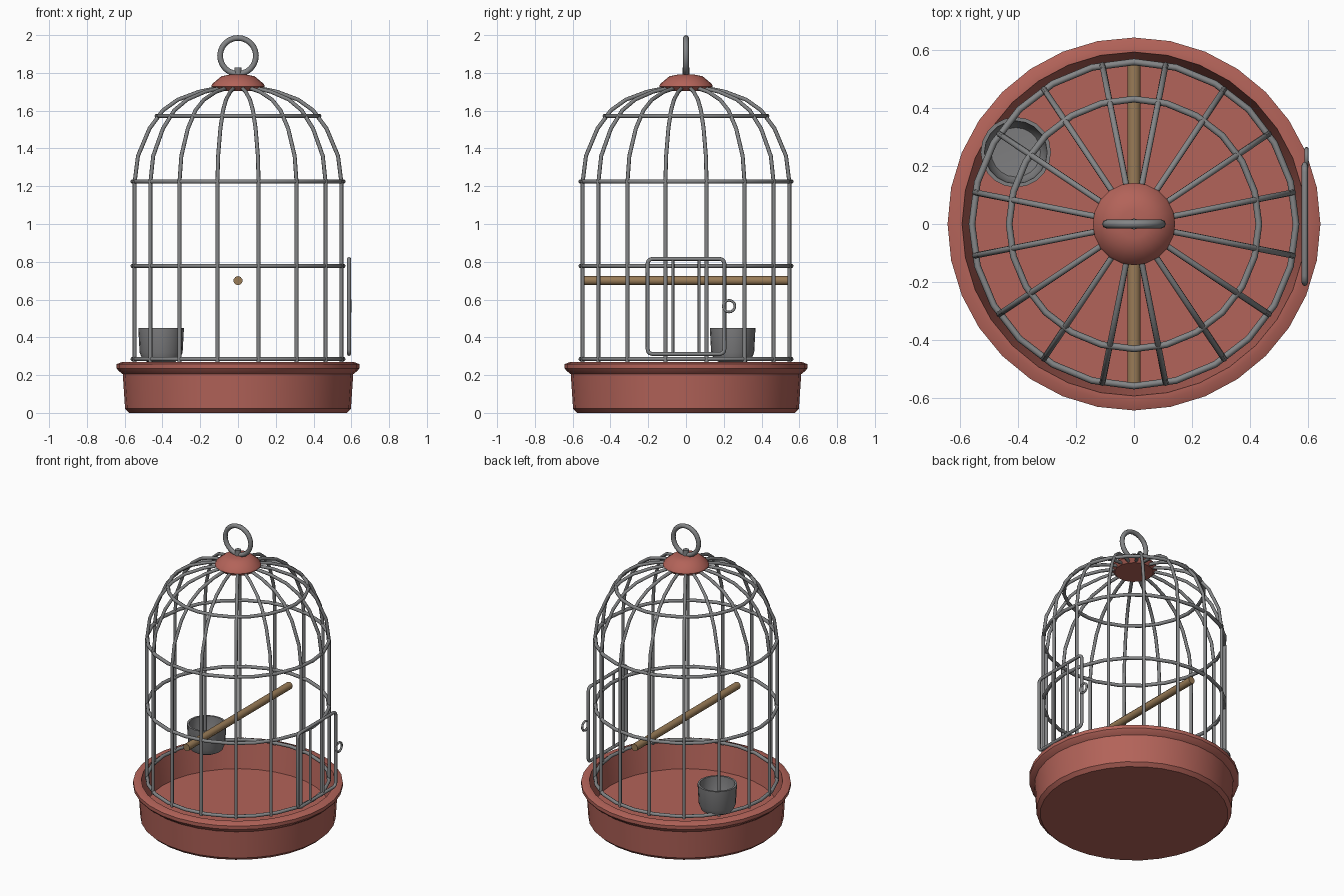
import bpy, bmesh
from math import pi, cos, sin, radians
from mathutils import Vector

if "Cube" in bpy.data.objects:
    bpy.data.objects.remove(bpy.data.objects["Cube"])


def material(name, rgb):
    m = bpy.data.materials.new(name)
    m.use_nodes = True
    colour = (*rgb, 1)
    m.diffuse_color = colour
    m.node_tree.nodes["Principled BSDF"].inputs["Base Color"].default_value = colour
    return m


RED = material("terracotta red", (0.45, 0.125, 0.10))
WIRE = material("wire grey", (0.23, 0.235, 0.24))
CUP = material("cup grey", (0.21, 0.21, 0.215))
WOOD = material("perch wood", (0.32, 0.20, 0.095))


def finish(obj, name, mat, angle=35):
    obj.name = obj.data.name = name
    obj.data.materials.clear()
    obj.data.materials.append(mat)
    bpy.ops.object.select_all(action="DESELECT")
    obj.select_set(True)
    bpy.context.view_layer.objects.active = obj
    bpy.ops.object.shade_smooth_by_angle(angle=radians(angle))
    return obj


def lathe(name, profile, mat, sides, location=(0, 0, 0)):
    """Spin an (r, z) profile around the z axis."""
    bm = bmesh.new()
    verts = [bm.verts.new((r, 0, z)) for r, z in profile]
    edges = [bm.edges.new(pair) for pair in zip(verts, verts[1:])]
    bmesh.ops.spin(bm, geom=verts + edges, cent=(0, 0, 0), axis=(0, 0, 1),
                   angle=2 * pi, steps=sides)
    bmesh.ops.remove_doubles(bm, verts=bm.verts, dist=0.0005)
    bmesh.ops.recalc_face_normals(bm, faces=bm.faces)
    mesh = bpy.data.meshes.new(name)
    bm.to_mesh(mesh)
    bm.free()
    obj = bpy.data.objects.new(name, mesh)
    bpy.context.collection.objects.link(obj)
    obj.location = location
    return finish(obj, name, mat)


def wire(name, paths, radius, closed=False):
    """Round wire swept along one or more point paths."""
    curve = bpy.data.curves.new(name, "CURVE")
    curve.dimensions = "3D"
    curve.bevel_depth = radius
    curve.bevel_resolution = 2
    curve.use_fill_caps = True
    for path in paths:
        spline = curve.splines.new("POLY")
        spline.points.add(len(path) - 1)
        for point, co in zip(spline.points, path):
            point.co = (*co, 1)
        spline.use_cyclic_u = closed
    obj = bpy.data.objects.new(name, curve)
    bpy.context.collection.objects.link(obj)
    bpy.ops.object.select_all(action="DESELECT")
    obj.select_set(True)
    bpy.context.view_layer.objects.active = obj
    bpy.ops.object.convert(target="MESH")
    return finish(bpy.context.object, name, WIRE, 50)


def ring(name, major, minor, location, rotation=(0, 0, 0), sides=24):
    bpy.ops.mesh.primitive_torus_add(major_radius=major, minor_radius=minor,
                                     major_segments=sides, minor_segments=8,
                                     location=location, rotation=rotation)
    return finish(bpy.context.object, name, WIRE, 50)


def rod(name, radius, length, location, mat, rotation=(0, 0, 0)):
    bpy.ops.mesh.primitive_cylinder_add(vertices=10, radius=radius, depth=length,
                                        location=location, rotation=rotation)
    return finish(bpy.context.object, name, mat, 50)


# Hollow tray with a rolled rim
lathe("base_tray", [(0, 0), (0.575, 0), (0.598, 0.022), (0.61, 0.205),
                    (0.632, 0.222), (0.642, 0.235), (0.642, 0.258),
                    (0.612, 0.27), (0.592, 0.27), (0.562, 0.085), (0, 0.085)],
      RED, 32)

# Upright bars that bend into the dome
bar_profile = [(0.558, 0.27), (0.558, 1.22), (0.54, 1.36), (0.478, 1.505),
               (0.405, 1.602), (0.325, 1.658), (0.21, 1.70), (0.10, 1.722)]
angles = [2 * pi * (i + 0.5) / 16 for i in range(16)]
wire("cage_bars", [[(r * cos(a), r * sin(a), z) for r, z in bar_profile]
                   for a in angles], 0.0105)

# Horizontal hoops
for name, radius, z in (("bottom_hoop", 0.558, 0.285), ("middle_hoop", 0.558, 0.778),
                        ("shoulder_hoop", 0.558, 1.225), ("dome_hoop", 0.43, 1.572)):
    ring(name, radius, 0.0115, (0, 0, z))

# Crown cap, stem and hanging ring
lathe("crown_cap", [(0, 1.705), (0.118, 1.705), (0.142, 1.728), (0.136, 1.742),
                    (0.088, 1.782), (0.05, 1.79), (0, 1.793)], RED, 20)
rod("ring_stem", 0.019, 0.045, (0, 0, 1.805), WIRE)
ring("hanging_ring", 0.095, 0.015, (0, 0, 1.89), (pi / 2, 0, 0))

# Perch
rod("perch", 0.024, 1.1, (0, 0, 0.70), WOOD, (pi / 2, 0, 0))

# Hollow feeding cup
lathe("feeding_cup", [(0, 0.265), (0.07, 0.268), (0.10, 0.285), (0.114, 0.32),
                      (0.121, 0.45), (0.108, 0.45), (0.10, 0.325),
                      (0.085, 0.30), (0, 0.295)], CUP, 20, (-0.407, 0.247, 0))

# Door frame with rounded corners, door bars and latch
DOOR_X, HALF, LOW, HIGH, ROUND = 0.588, 0.203, 0.312, 0.815, 0.025
frame = []
for k, (sy, z) in enumerate(((1, HIGH - ROUND), (-1, HIGH - ROUND),
                             (-1, LOW + ROUND), (1, LOW + ROUND))):
    for step in range(4):
        a = (k + step / 3) * pi / 2
        frame.append(Vector((DOOR_X, sy * (HALF - ROUND) + ROUND * cos(a),
                             z + ROUND * sin(a))))
wire("door_frame", [frame], 0.0105, closed=True)
wire("door_bars", [[(DOOR_X, y, LOW), (DOOR_X, y, HIGH)] for y in (-0.07, 0.07)], 0.008)
ring("door_latch", 0.031, 0.007, (DOOR_X + 0.006, 0.228, 0.565), (0, pi / 2, 0), 16)
